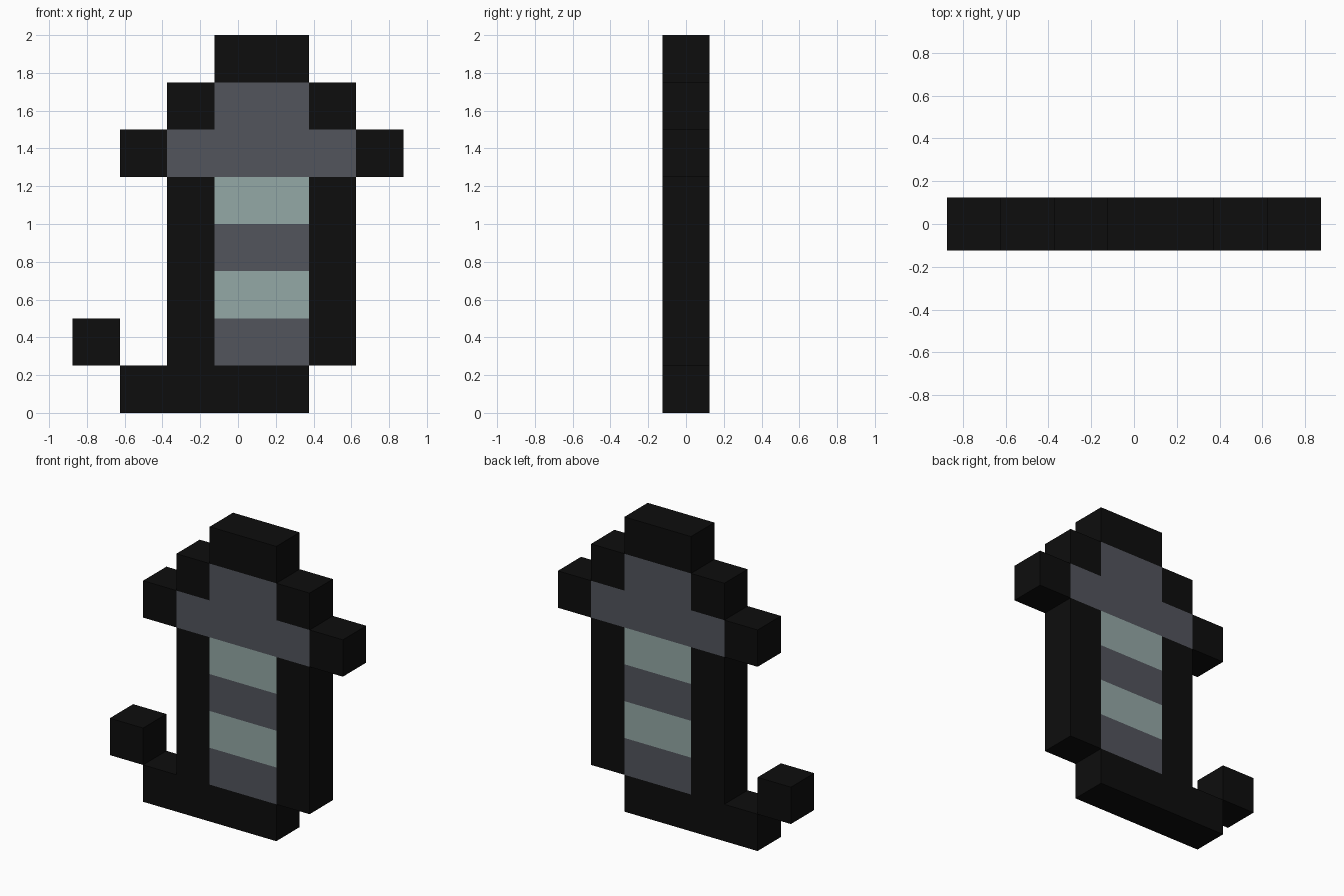
import bpy
import bmesh
from mathutils import Matrix, Vector

if "Cube" in bpy.data.objects:
    bpy.data.objects.remove(bpy.data.objects["Cube"])

CELL = 0.25       # one pixel block
LEFT = -0.875     # left edge of the pixel grid


def material(name, rgb):
    mat = bpy.data.materials.new(name)
    mat.diffuse_color = (*rgb, 1.0)
    mat.use_nodes = True
    mat.node_tree.nodes["Principled BSDF"].inputs["Base Color"].default_value = mat.diffuse_color
    return mat


black = material("outline black", (0.004, 0.004, 0.004))
grey = material("slate grey", (0.084, 0.089, 0.107))
pale = material("pale grey green", (0.296, 0.392, 0.381))


def blocks(name, mat, *rects):
    """One object from grid rectangles: column, row, width, height in cells."""
    bm = bmesh.new()
    for col, row, w, h in rects:
        centre = Vector((LEFT + (col + w / 2) * CELL, 0, (row + h / 2) * CELL))
        size = Vector((w * CELL, CELL, h * CELL))
        bmesh.ops.create_cube(bm, size=1.0,
                              matrix=Matrix.LocRotScale(centre, None, size))
    mesh = bpy.data.meshes.new(name)
    bm.to_mesh(mesh)
    bm.free()
    mesh.materials.append(mat)
    obj = bpy.data.objects.new(name, mesh)
    bpy.context.collection.objects.link(obj)
    return obj


# Black outline: stepped top, side tips and tall side walls
blocks("top_cap", black, (3, 7, 2, 1))
blocks("shoulders", black, (2, 6, 1, 1), (5, 6, 1, 1))
blocks("side_tips", black, (1, 5, 1, 1), (6, 5, 1, 1))
blocks("side_walls", black, (2, 1, 1, 4), (5, 1, 1, 4))

# Black base with its curled end
blocks("base", black, (1, 0, 4, 1))
blocks("curled_end", black, (0, 1, 1, 1))

# Grey head and the striped body beneath it
blocks("head", grey, (3, 6, 2, 1), (2, 5, 4, 1))
for row in range(1, 5):
    dark = row % 2 == 1
    blocks(f"body_stripe_{row}", grey if dark else pale, (3, row, 2, 1))
